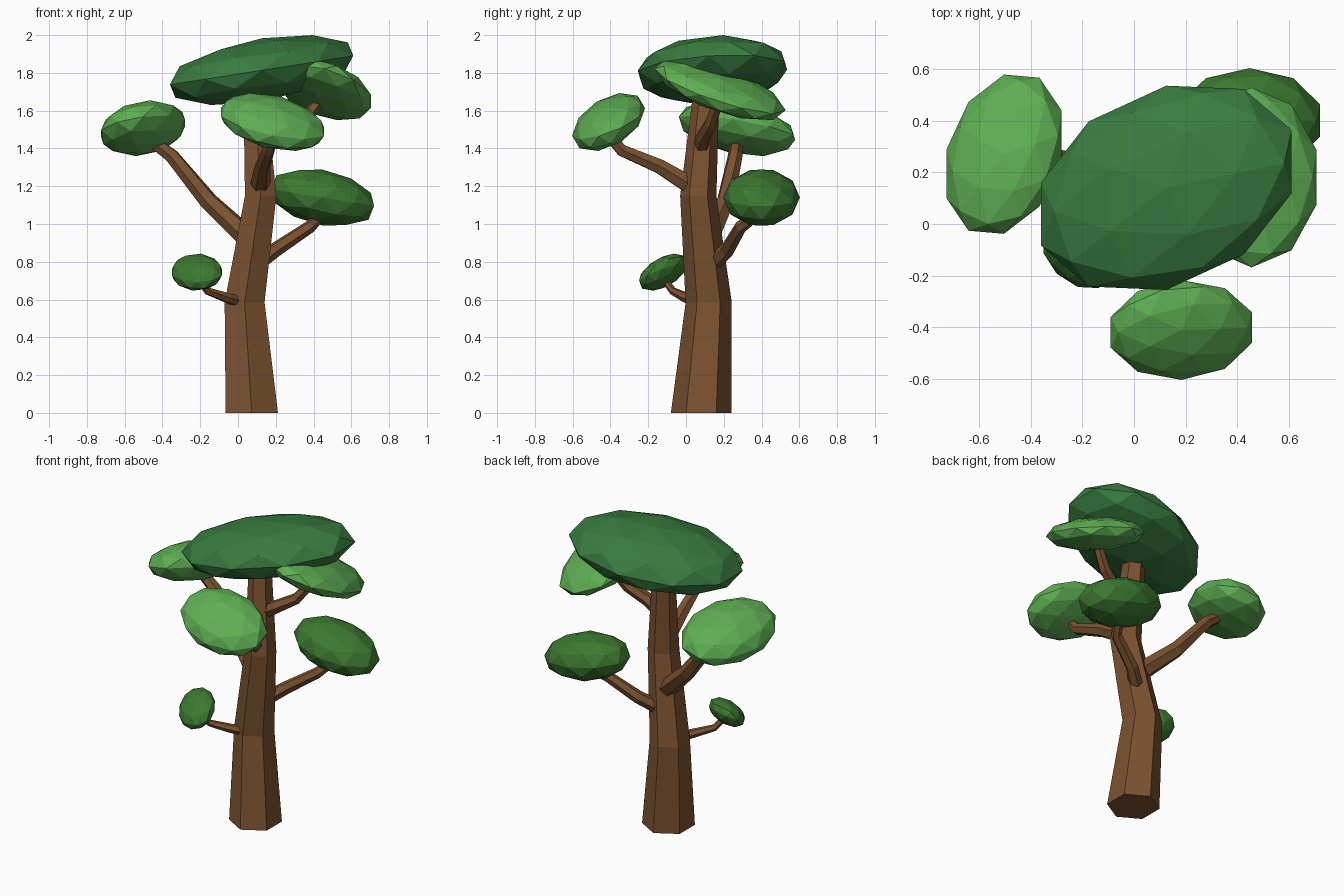
import bpy, bmesh, math
from mathutils import Vector, Matrix

if "Cube" in bpy.data.objects:
    bpy.data.objects.remove(bpy.data.objects["Cube"])


def material(name, rgb):
    m = bpy.data.materials.new(name)
    m.diffuse_color = (*rgb, 1)
    m.use_nodes = True
    m.node_tree.nodes["Principled BSDF"].inputs["Base Color"].default_value = m.diffuse_color
    return m


bark = material("bark", (0.20, 0.085, 0.03))
light = material("light_leaves", (0.11, 0.42, 0.085))
mid = material("dark_leaves", (0.045, 0.19, 0.03))
deep = material("crown_leaves", (0.04, 0.20, 0.05))


def finish(bm, name, mat):
    bmesh.ops.recalc_face_normals(bm, faces=bm.faces)
    me = bpy.data.meshes.new(name)
    bm.to_mesh(me)
    bm.free()
    me.materials.append(mat)
    bpy.context.collection.objects.link(bpy.data.objects.new(name, me))


def limb(name, path, level=False, sides=6):
    """Six-sided tapered tube through (x, y, z, radius) points."""
    bm = bmesh.new()
    pts = [Vector(p[:3]) for p in path]
    rings = []
    for i, p in enumerate(pts):
        t = (pts[min(i + 1, len(pts) - 1)] - pts[max(i - 1, 0)]).normalized()
        if level:
            u, v = Vector((0, 1, 0)), Vector((-1, 0, 0))
        else:
            u = t.cross(Vector((0, 0, 1))).normalized()
            v = t.cross(u)
        ring = []
        for k in range(sides):
            a = math.tau * k / sides
            ring.append(bm.verts.new(p + path[i][3] * (u * math.cos(a) + v * math.sin(a))))
        rings.append(ring)
    for r0, r1 in zip(rings, rings[1:]):
        for k in range(sides):
            n = (k + 1) % sides
            bm.faces.new((r0[k], r0[n], r1[n], r1[k]))
    bm.faces.new(rings[0])
    bm.faces.new(rings[-1])
    finish(bm, name, bark)


def foliage(name, centre, half, tilt, mat):
    """Tilted faceted ellipsoid: half extents plus xy, xz, yz lean (-1..1)."""
    xy, xz, yz = tilt
    b = math.sqrt(1 - xy * xy)
    c = (yz - xy * xz) / b
    d = math.sqrt(max(0.05, 1 - xz * xz - c * c))
    lean = Matrix(((1, 0, 0), (xy, b, 0), (xz, c, d)))
    bm = bmesh.new()
    bmesh.ops.create_icosphere(bm, subdivisions=2, radius=1)
    for v in bm.verts:
        v.co = lean @ v.co
    # stretch to the exact extents
    size = [max(v.co[i] for v in bm.verts) for i in range(3)]
    for v in bm.verts:
        v.co = Vector([centre[i] + v.co[i] / size[i] * half[i] for i in range(3)])
    finish(bm, name, mat)


# Trunk
limb("trunk", [(0.073, 0.08, 0, 0.16), (0.035, 0.12, 0.585, 0.122),
               (0.12, 0.065, 1.15, 0.096), (0.09, 0.105, 1.67, 0.07)], level=True)

# Branches
limb("left_branch", [(0.06, 0.12, 0.92, 0.06), (-0.155, 0.21, 1.12, 0.05),
                     (-0.35, 0.26, 1.36, 0.04), (-0.47, 0.27, 1.45, 0.034)])
limb("right_branch", [(0.07, 0.12, 0.77, 0.045), (0.2, 0.22, 0.865, 0.04),
                      (0.38, 0.29, 0.985, 0.034), (0.45, 0.39, 1.06, 0.028)])
limb("front_branch", [(0.115, 0.05, 1.19, 0.055), (0.13, -0.14, 1.305, 0.043),
                      (0.16, -0.34, 1.39, 0.035), (0.17, -0.4, 1.46, 0.03)])
limb("upper_branch", [(0.1, 0.08, 1.39, 0.05), (0.22, 0.09, 1.46, 0.042),
                      (0.34, 0.13, 1.53, 0.035), (0.43, 0.17, 1.65, 0.03)])
limb("small_branch", [(0.02, 0.07, 0.585, 0.032), (-0.06, 0.0, 0.61, 0.028),
                      (-0.16, -0.07, 0.645, 0.021), (-0.2, -0.11, 0.7, 0.018)])

# Foliage clumps
foliage("top_crown", (0.125, 0.14, 1.815), (0.485, 0.395, 0.185), (0.26, 0.43, 0.12), deep)
foliage("right_crown", (0.455, 0.18, 1.713), (0.25, 0.348, 0.163), (0.0, -0.4, -0.66), light)
foliage("front_clump", (0.183, -0.41, 1.54), (0.273, 0.193, 0.153), (0.05, -0.35, 0.45), light)
foliage("left_clump", (-0.503, 0.27, 1.507), (0.222, 0.308, 0.148), (0.25, 0.2, -0.35), light)
foliage("right_clump", (0.447, 0.4, 1.14), (0.273, 0.203, 0.148), (0.0, -0.3, 0.0), mid)
foliage("small_clump", (-0.218, -0.12, 0.745), (0.132, 0.128, 0.098), (-0.36, 0.0, 0.5), mid)
